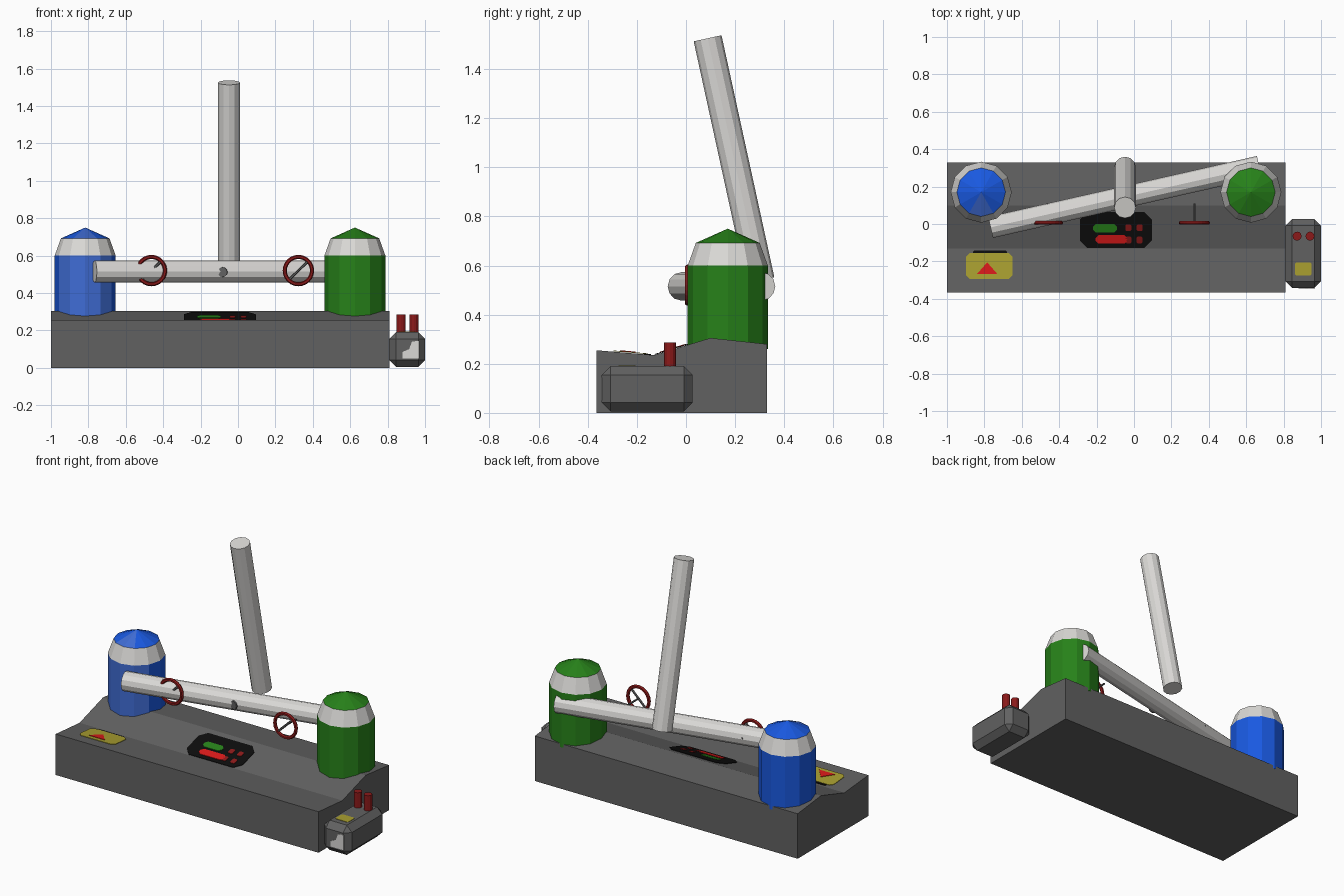
import bpy, bmesh, math
from mathutils import Vector

if "Cube" in bpy.data.objects:
    bpy.data.objects.remove(bpy.data.objects["Cube"])


def material(name, r, g, b):
    m = bpy.data.materials.new(name)
    m.diffuse_color = (r, g, b, 1)
    m.use_nodes = True
    m.node_tree.nodes["Principled BSDF"].inputs["Base Color"].default_value = m.diffuse_color
    return m


GREY = material("dark grey", 0.12, 0.12, 0.12)
WHITE = material("off white", 0.70, 0.69, 0.67)
GREEN = material("green", 0.02, 0.22, 0.01)
BLUE = material("blue", 0.01, 0.10, 0.75)
PALE = material("worn blue", 0.05, 0.15, 0.66)
RED = material("red", 0.70, 0.01, 0.01)
DARK_RED = material("dark red", 0.26, 0.01, 0.01)
YELLOW = material("yellow", 0.40, 0.35, 0.03)
BLACK = material("black", 0.004, 0.004, 0.004)


def finish(name, bm, *mats):
    bmesh.ops.recalc_face_normals(bm, faces=bm.faces)
    me = bpy.data.meshes.new(name)
    bm.to_mesh(me)
    bm.free()
    for m in mats:
        me.materials.append(m)
    ob = bpy.data.objects.new(name, me)
    bpy.context.collection.objects.link(ob)
    return ob


def prism(name, points, offset, mat):
    """Extrude a flat outline of 3D points by an offset vector."""
    bm = bmesh.new()
    face = bm.faces.new([bm.verts.new(p) for p in points])
    new = bmesh.ops.extrude_face_region(bm, geom=[face])["geom"]
    bmesh.ops.translate(bm, vec=offset,
                        verts=[v for v in new if isinstance(v, bmesh.types.BMVert)])
    return finish(name, bm, mat)


def rod(name, a, b, radius, mat, sides=12):
    """Closed cylinder between two points."""
    a, b = Vector(a), Vector(b)
    bm = bmesh.new()
    bmesh.ops.create_cone(bm, cap_ends=True, segments=sides, radius1=radius,
                          radius2=radius, depth=(b - a).length)
    ob = finish(name, bm, mat)
    ob.location = (a + b) / 2
    ob.rotation_mode = 'QUATERNION'
    ob.rotation_quaternion = (b - a).to_track_quat('Z', 'Y')
    return ob


# Base block with a creased top
PROFILE = [(-0.365, 0.255), (-0.13, 0.235), (0.10, 0.305), (0.33, 0.28)]
outline = [(-0.365, 0)] + PROFILE + [(0.33, 0)]
prism("base", [(-1, y, z) for y, z in outline], (1.81, 0, 0), GREY)


def deck(y):
    """Height of the base top at y."""
    for (y0, z0), (y1, z1) in zip(PROFILE, PROFILE[1:]):
        if y <= y1:
            return z0 + (z1 - z0) * (y - y0) / (y1 - y0)
    return PROFILE[-1][1]


def deck_plate(name, points, mat, lift):
    """Thin plate lying on the sloping base top."""
    return prism(name, [(x, y, deck(y) + lift - 0.003) for x, y in points],
                 (0, 0, 0.003), mat)


def rounded(x0, x1, y0, y1, c):
    return [(x0 + c, y0), (x1 - c, y0), (x1, y0 + c), (x1, y1 - c),
            (x1 - c, y1), (x0 + c, y1), (x0, y1 - c), (x0, y0 + c)]


# Tanks: coloured body, white shoulder, coloured cone lid
def tank(name, x, color, worn):
    n, bm = 12, bmesh.new()
    rings = []
    for r, z in [(0.163, 0.26), (0.163, 0.60), (0.130, 0.692)]:
        rings.append([bm.verts.new((x + r * math.cos(i * math.tau / n),
                                    0.17 + r * math.sin(i * math.tau / n), z))
                      for i in range(n)])
    apex = bm.verts.new((x, 0.17, 0.75))
    bm.faces.new(rings[0])
    for i in range(n):
        j = (i + 1) % n
        for lo, hi in zip(rings, rings[1:]):
            bm.faces.new((lo[i], lo[j], hi[j], hi[i]))
        bm.faces.new((rings[2][i], rings[2][j], apex))
    ob = finish(name, bm, color, WHITE, worn)
    for f in ob.data.polygons:
        if 0.60 < f.center.z < 0.66:
            f.material_index = 1
        elif f.normal.y < -0.4 and f.normal.z > -0.5:
            f.material_index = 2
    return ob


tank("blue_tank", -0.817, BLUE, PALE)
tank("green_tank", 0.625, GREEN, GREEN)

# Pipes
rod("cross_pipe", (-0.767, -0.018, 0.515), (0.67, 0.307, 0.515), 0.058, WHITE)
rod("tall_pipe", (-0.048, 0.303, 0.54), (-0.048, 0.088, 1.525), 0.058, WHITE)


# Valve wheels with a diagonal spoke and a stem
def valve(name, x):
    y, z, n, m = 0.006, 0.52, 24, 6
    bm = bmesh.new()
    grid = []
    for i in range(n):
        a = i * math.tau / n
        ring = []
        for k in range(m):
            b = k * math.tau / m
            r = 0.073 + 0.011 * math.cos(b)
            ring.append(bm.verts.new((x + r * math.cos(a), y + 0.011 * math.sin(b),
                                      z + r * math.sin(a))))
        grid.append(ring)
    for i in range(n):
        p, q = grid[i], grid[(i + 1) % n]
        for k in range(m):
            l = (k + 1) % m
            bm.faces.new((p[k], p[l], q[l], q[k]))
    finish(name + "_wheel", bm, DARK_RED)
    rod(name + "_spoke", (x - 0.052, y, z - 0.05), (x + 0.052, y, z + 0.05), 0.007, GREY, 6)
    rod(name + "_stem", (x, y, z), (x, 0.11, z), 0.006, GREY, 6)


valve("left_valve", -0.463)
valve("right_valve", 0.323)

# Control panel on the base
deck_plate("control_panel", rounded(-0.29, 0.095, -0.128, 0.065, 0.04), BLACK, 0.004)
deck_plate("green_display", rounded(-0.22, -0.09, -0.045, 0.0, 0.015), GREEN, 0.007)
deck_plate("red_display", rounded(-0.205, -0.035, -0.105, -0.06, 0.015), RED, 0.007)
for bx in (-0.03, 0.03):
    for by in (-0.085, -0.02):
        deck_plate("panel_button", rounded(bx - 0.016, bx + 0.016, by - 0.018, by + 0.018, 0.006),
                   DARK_RED, 0.007)

# Warning sign
deck_plate("sign_backing", rounded(-0.86, -0.68, -0.17, -0.142, 0.006), BLACK, 0.003)
deck_plate("warning_sign", rounded(-0.897, -0.65, -0.295, -0.155, 0.02), YELLOW, 0.005)
deck_plate("warning_triangle", [(-0.84, -0.268), (-0.73, -0.268), (-0.785, -0.205)], RED, 0.008)

# Side box with chamfered edges
bm = bmesh.new()
bmesh.ops.create_cube(bm, size=1)
for v in bm.verts:
    v.co = Vector((0.905, -0.158, 0.098)) + Vector((v.co.x * 0.19, v.co.y * 0.37, v.co.z * 0.185))
bmesh.ops.bevel(bm, geom=bm.edges[:], offset=0.036, segments=1, affect='EDGES')
finish("side_box", bm, GREY)
for px in (0.872, 0.941):
    rod("box_button", (px, -0.065, 0.18), (px, -0.065, 0.286), 0.024, DARK_RED)
prism("box_label", [(x, y, 0.19) for x, y in rounded(0.86, 0.95, -0.275, -0.205, 0.008)],
      (0, 0, 0.003), YELLOW)
patch = [(0.88, 0.05), (0.968, 0.05), (0.968, 0.145), (0.93, 0.14), (0.915, 0.10), (0.88, 0.085)]
prism("box_patch", [(x, -0.342, z) for x, z in patch], (0, -0.003, 0), WHITE)

# Small round plate on the front of the cross pipe
rod("pipe_plate", (-0.081, 0.08, 0.512), (-0.083, 0.072, 0.512), 0.026, GREY)
